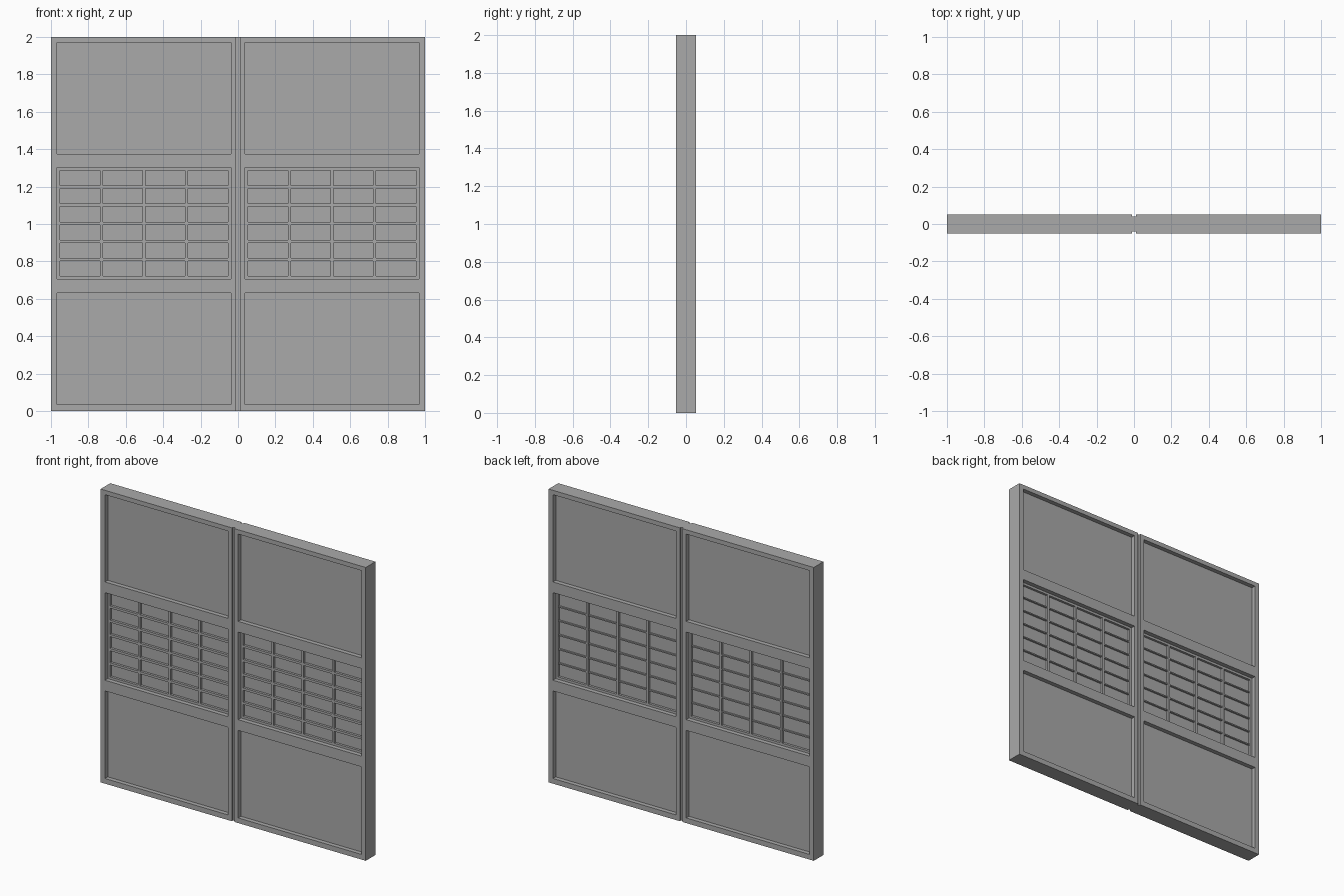
import bpy
import bmesh
from mathutils import Matrix, Vector

cube = bpy.data.objects.get("Cube")
if cube:
    bpy.data.objects.remove(cube, do_unlink=True)

grey = bpy.data.materials.new("plain_grey")
grey.use_nodes = True
GREY = (0.4, 0.4, 0.4, 1)
grey.diffuse_color = GREY
grey.node_tree.nodes["Principled BSDF"].inputs["Base Color"].default_value = GREY


def make_part(name, boxes, mirror=True):
    """Joins boxes given as x, y and z ranges; mirrors them to the other leaf."""
    bm = bmesh.new()
    for ranges in boxes:
        low, high = (Vector(corner) for corner in zip(*ranges))
        place = Matrix.Translation((low + high) / 2) @ Matrix.Diagonal((high - low).to_4d())
        bmesh.ops.create_cube(bm, size=1, matrix=place)
    mesh = bpy.data.meshes.new(name)
    bm.to_mesh(mesh)
    bm.free()
    mesh.materials.append(grey)
    obj = bpy.data.objects.new(name, mesh)
    bpy.context.collection.objects.link(obj)
    if mirror:
        obj.modifiers.new("other_leaf", 'MIRROR')
    return obj


# Main dimensions of one door leaf
HALF = 0.052
LEFT, RIGHT = 0.038, 0.967
DEPTH = (-HALF, HALF)
panels = [(0.035, 0.632), (0.705, 1.302), (1.375, 1.97)]

# Uprights and rails around the three openings
make_part("door_stiles", [((0.01, LEFT), DEPTH, (0, 2)),
                          ((RIGHT, 1), DEPTH, (0, 2))])
edges = [0] + [z for panel in panels for z in panel] + [2]
make_part("door_rails", [((LEFT, RIGHT), DEPTH, pair)
                         for pair in zip(edges[::2], edges[1::2])])

# Recessed solid panels
make_part("solid_panels", [((LEFT, RIGHT), (-0.022, 0.022), panels[i]) for i in (0, 2)])

# Lattice window: backing, border, uprights and cross bars
bottom, top = panels[1]
BAR = 0.016
GRID = (-0.022, 0.022)
make_part("lattice_backing", [((LEFT, RIGHT), (-0.006, 0.006), panels[1])])
step_x = (RIGHT - LEFT - BAR) / 4
make_part("lattice_uprights", [((LEFT + i * step_x, LEFT + i * step_x + BAR), GRID, panels[1])
                               for i in range(5)])
bars = []
step_z = (top - bottom - BAR) / 6
for column in range(4):
    x_range = (LEFT + column * step_x + BAR, LEFT + (column + 1) * step_x)
    for row in range(7):
        z = bottom + row * step_z
        on_border = row in (0, 6)
        bars.append((x_range, (GRID[0], -0.006), (z, z + BAR)))
        thin = 0 if on_border else 0.004
        bars.append((x_range, (0.006, GRID[1] - thin), (z + thin, z + BAR - thin)))
make_part("lattice_cross_bars", bars)

# Narrow groove where the two leaves meet
make_part("meeting_strip", [((-0.01, 0.01), (-HALF + 0.012, HALF - 0.012), (0, 2))], mirror=False)
